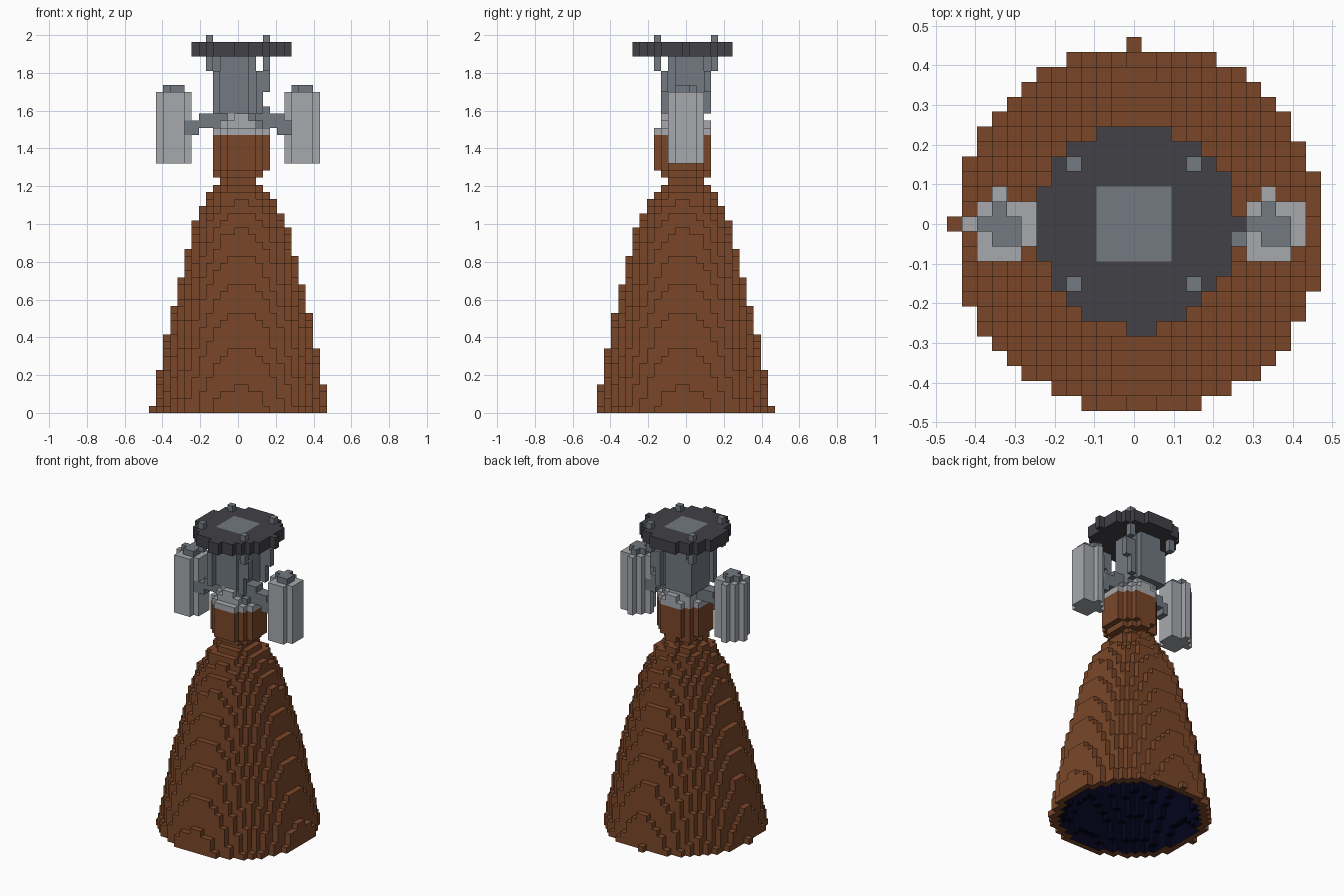
import bpy
import bmesh
from mathutils import Vector

cube = bpy.data.objects.get("Cube")
if cube:
    bpy.data.objects.remove(cube)

V = 2 / 53          # block size
AXIS = 0.38         # the engine axis sits slightly off the block grid


def material(name, rgb):
    m = bpy.data.materials.new(name)
    m.use_nodes = True
    m.diffuse_color = (*rgb, 1)
    bsdf = next(n for n in m.node_tree.nodes if n.type == 'BSDF_PRINCIPLED')
    bsdf.inputs["Base Color"].default_value = (*rgb, 1)
    return m


MATS = {
    "copper": material("copper brown", (0.195, 0.063, 0.022)),
    "navy": material("soot navy", (0.001, 0.001, 0.012)),
    "dark": material("dark metal", (0.054, 0.053, 0.063)),
    "grey": material("steel grey", (0.168, 0.192, 0.22)),
    "light": material("light metal", (0.38, 0.395, 0.42)),
}
cells = {}          # block -> (part, colour)
cavity = set()      # empty blocks inside the bell


def disc(cx, cy, r, k):
    span = range(-13, 14)
    return {(i, j, k) for i in span for j in span
            if (i - cx) ** 2 + (j - cy) ** 2 <= r * r}


def box(xs, ys, zs):
    return {(i, j, k) for i in xs for j in ys for k in zs}


def put(part, colour, blocks):
    for b in blocks:
        cells.setdefault(b, (part, colour))


def radius(k, profile):
    for (k0, r0), (k1, r1) in zip(profile, profile[1:]):
        if k <= k1:
            return r0 + (r1 - r0) * (k - k0) / (k1 - k0)


# Bell nozzle: hollow shell following a radius profile
BELL = [(0, 12.387), (3, 11.7), (4, 11.6), (6, 11.3), (9, 10.6), (11, 10.35),
        (15, 9.36), (19, 8.36), (23, 7.36), (26, 6.4), (27, 6.0), (29, 4.8),
        (30, 4.4), (31, 3.5), (32, 2.45)]
for k in range(33):
    r = radius(k, BELL)
    inner = disc(AXIS, -AXIS, r - 1.4, k) if k < 31 else set()
    cavity |= inner
    put("bell_nozzle", "copper", disc(AXIS, -AXIS, r, k) - inner)

# Combustion chamber
for k in range(33, 39):
    put("combustion_chamber", "copper", disc(AXIS, -AXIS, 3.5 if k < 34 else 4.0, k))

# Injector dome: light core narrowing upward, with grey shoulders
for k, r, half in ((39, 4.0, 4), (40, 3.5, 2), (41, 2.8, 1)):
    ring = disc(AXIS, -AXIS, r, k)
    put("injector_dome", "light", {b for b in ring if abs(b[0]) <= half})
    put("pump_body", "grey", ring)

# Pump body, narrower at its foot
for k in range(40, 50):
    put("pump_body", "grey", disc(-0.5, 0.5, 2.4 if k < 42 else 3.0, k))

# Mounting plate with a grey centre pad and small notch teeth
put("mounting_plate", "grey", box(range(-2, 3), range(-2, 3), [51]))
for k in (50, 51):
    put("mounting_plate", "dark",
        disc(0.2, -0.2, 6.7, k) | {(7, 0, k), (0, -7, k), (1, -7, k)})

# Four mounting rods that step in toward the body
for sx in (-1, 1):
    for sy in (-1, 1):
        xs = (3, 4) if sx > 0 else (-3,)
        rod = box([4 * sx], [4 * sy], [48, 49, 52])
        rod |= box(xs, [3 * sy], range(45, 48))
        rod |= box([3 * sx], [3 * sy], range(42, 45))
        put("mounting_rods", "grey", rod)

# Sloping arms, then side tanks with caps
ARM = ((39, (6, 7)), (40, (4, 5, 6, 7)), (41, (3, 4, 5)))
for side, sx in (("right", -1), ("left", 1)):
    for k, reach in ARM:
        put(side + "_arm", "grey", box([sx * a for a in reach], (-1, 0), [k]))
    for k in range(35, 45):
        put(side + "_tank", "light", disc(9 * sx + 0.3, -0.3, 2.35, k))
    put(side + "_tank_cap", "grey", disc(9 * sx + AXIS, -AXIS, 1.5, 45))
put("left_arm", "grey", box((3, 4), (-1, 0), [42]) | box([6], (-1, 0), [41]))

# Build each part from the exposed faces of its blocks
DIRS = [(1, 0, 0), (-1, 0, 0), (0, 1, 0), (0, -1, 0), (0, 0, 1), (0, 0, -1)]


def build(part):
    mesh = bpy.data.meshes.new(part)
    bm = bmesh.new()
    used = []
    for b, (owner, colour) in cells.items():
        if owner != part:
            continue
        centre = Vector((b[0], b[1], b[2] + 0.5))
        for d in DIRS:
            n = (b[0] + d[0], b[1] + d[1], b[2] + d[2])
            if n in cells:
                continue
            normal = Vector(d)
            u = Vector((d[2], d[0], d[1]))
            w = normal.cross(u)
            mid = centre + normal / 2
            quad = [bm.verts.new((mid + (u * a + w * c) / 2) * V)
                    for a, c in ((-1, -1), (1, -1), (1, 1), (-1, 1))]
            face = bm.faces.new(quad)
            tint = "navy" if n in cavity else colour
            if tint not in used:
                used.append(tint)
            face.material_index = used.index(tint)
    bmesh.ops.remove_doubles(bm, verts=bm.verts[:], dist=V / 100)
    bm.to_mesh(mesh)
    bm.free()
    for tint in used:
        mesh.materials.append(MATS[tint])
    obj = bpy.data.objects.new(part, mesh)
    bpy.context.collection.objects.link(obj)


for part in dict.fromkeys(owner for owner, _ in cells.values()):
    build(part)
